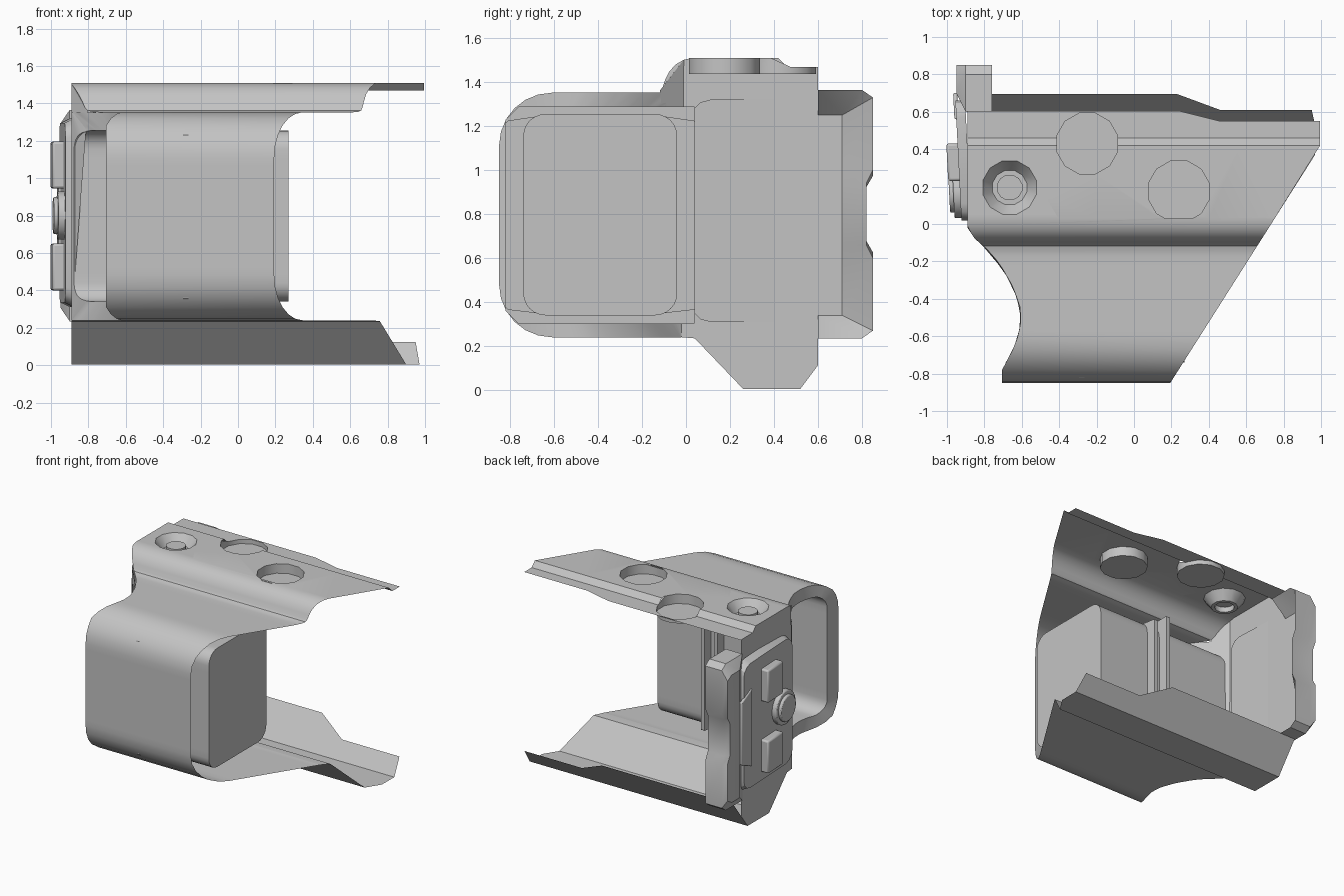
import bpy, bmesh
from math import sin, cos, pi, radians
from mathutils import Vector

if "Cube" in bpy.data.objects:
    bpy.data.objects.remove(bpy.data.objects["Cube"])

GREY = bpy.data.materials.new("plain_grey")
GREY.use_nodes = True
GREY.diffuse_color = (0.55, 0.55, 0.55, 1)
GREY.node_tree.nodes["Principled BSDF"].inputs["Base Color"].default_value = (0.55, 0.55, 0.55, 1)


def finish(name, bm, bevel=0, flip=False):
    bmesh.ops.remove_doubles(bm, verts=bm.verts, dist=0.0005)
    bmesh.ops.recalc_face_normals(bm, faces=bm.faces)
    if flip:
        bmesh.ops.reverse_faces(bm, faces=bm.faces)
    me = bpy.data.meshes.new(name)
    bm.to_mesh(me)
    bm.free()
    me.materials.append(GREY)
    ob = bpy.data.objects.new(name, me)
    bpy.context.collection.objects.link(ob)
    if bevel:
        mod = ob.modifiers.new("edge", "BEVEL")
        mod.width = bevel
        mod.segments = 2
    bpy.ops.object.select_all(action="DESELECT")
    ob.select_set(True)
    bpy.context.view_layer.objects.active = ob
    bpy.ops.object.shade_smooth_by_angle(angle=radians(32))


def face(bm, pts):
    return bm.faces.new([bm.verts.new(p) for p in pts])


def bridge(bm, a, b, closed=True):
    n = len(a)
    for i in range(n if closed else n - 1):
        j = (i + 1) % n
        face(bm, [a[i], a[j], b[j], b[i]])


def at_x(x, pts):
    return [(x, y, z) for y, z in pts]


# Left edge: straight beside the end wall, scooped along the handle
SCOOP = [(-.85, -.705), (-.77, -.705), (-.7, -.66), (-.6, -.62), (-.52, -.605), (-.44, -.61),
         (-.33, -.65), (-.21, -.72), (-.13, -.79), (-.08, -.85), (-.02, -.89)]


def left(y):
    for (y0, x0), (y1, x1) in zip(SCOOP, SCOOP[1:]):
        if y <= y1:
            return x0 + (x1 - x0) * max(0, y - y0) / (y1 - y0)
    return SCOOP[-1][1]


def right(y):
    return .2 + .635 * (y + .84)


def ring(y0, y1, z0, z1, front, back, n=7, m=14):
    """Rounded rectangle from the back top corner, over the front, to the back bottom."""
    arcs = []
    for k, (y, z, r) in enumerate([(y1 - back, z1 - back, back), (y0 + front, z1 - front, front),
                                   (y0 + front, z0 + front, front), (y1 - back, z0 + back, back)]):
        arcs.append([Vector((y + r * cos(a), z + r * sin(a)))
                     for a in [(k + i / (n - 1)) * pi / 2 for i in range(n)]])
    pts = []
    for k, arc in enumerate(arcs):
        nxt = arcs[(k + 1) % 4][0]
        pts += arc + [arc[-1].lerp(nxt, i / m) for i in range(1, m)]
    return pts


# Outer shell: one thin sheet wrapping the top, handle and bottom
TOP, LEDGE = 1.51, 1.47
outer = ring(-.85, -.02, .24, 1.352, .24, .004)
shoulder = [(.46, LEDGE), (.42, TOP), (.03, TOP), (-.01, 1.502), (-.045, 1.482), (-.075, 1.45), (-.095, 1.41),
            (-.106, 1.378), (-.118, 1.362), (-.14, 1.355), (-.17, 1.353)]
grip = [tuple(p) for p in outer if p.x < -.18 or (p.y < .2405 and p.x < -.022)]
keel = [(.04, .235), (.26, .005), (.37, .005), (.52, .005)]
profile = shoulder + grip + keel
bm = bmesh.new()
bridge(bm, [(left(y), y, z) for y, z in profile],
       [(min(right(y), .97 if z < .1 else .995), y, z) for y, z in profile], closed=False)
face(bm, [(x, y, LEDGE) for x, y in [(left(.46), .46), (.995, .46), (.995, .55), (.46, .55),
                                     (.24, .605), (left(.605), .605)]])
face(bm, [(x, y, .005 + (y - .52) * 1.33) for x, y in [(left(.52), .52), (.97, .52), (.95, .61),
                                                      (.46, .61), (.23, .695), (left(.6), .695)]])
bmesh.ops.remove_doubles(bm, verts=bm.verts, dist=.0005)


def circle(cx, cy, r, n=12):
    return [(cx + r * cos((i + .5) * 2 * pi / n), cy + r * sin((i + .5) * 2 * pi / n)) for i in range(n)]


def sheet_z(y):
    return TOP - (TOP - LEDGE) * min(1, max(0, (y - .42) / .04))


def top_faces():
    return [f for f in bm.faces if f.calc_center_median().z > 1.46 and f.calc_center_median().y > .03]


# Openings in the top sheet
HOLES = [(-.25, .43, .168), (.24, .175, .168), (-.665, .195, .148)]
for cx, cy, r in HOLES:
    inner = r * cos(pi / 12)
    for k in range(12):
        d = Vector((cos(k * pi / 6), sin(k * pi / 6), 0))
        fs = top_faces()
        geom = list({e for f in fs for e in f.edges}) + list({v for f in fs for v in f.verts}) + fs
        bmesh.ops.bisect_plane(bm, geom=geom, dist=1e-5, plane_co=Vector((cx, cy, 0)) + d * inner, plane_no=d)
    cut = [f for f in top_faces() if (f.calc_center_median().xy - Vector((cx, cy))).length < inner * .99]
    bmesh.ops.delete(bm, geom=cut, context="FACES")
    inside = [e for f in top_faces() for e in f.edges]
    bmesh.ops.dissolve_limit(bm, angle_limit=radians(.5), edges=list(set(inside)), verts=[])
finish("outer_shell", bm)

# Round cups below two of the openings
for i, (cx, cy, r) in enumerate(HOLES[:2]):
    bm = bmesh.new()
    c = circle(cx, cy, r)
    bridge(bm, [(x, y, sheet_z(y)) for x, y in c], [(x, y, 1.437) for x, y in c])
    face(bm, [(x, y, 1.437) for x, y in c])
    finish(f"top_cup_{i + 1}", bm)

# Conical dish with a raised stud
bm = bmesh.new()
cx, cy, r = HOLES[2]
levels = [(r, TOP), (.095, 1.44), (.07, 1.44), (.07, 1.48)]
rings = [[(x, y, z) for x, y in circle(cx, cy, q)] for q, z in levels]
for a, b in zip(rings, rings[1:]):
    bridge(bm, a, b)
face(bm, rings[-1])
finish("stud_dish", bm)

# Scooped lip and the finger pocket, closed at its far end
bm = bmesh.new()
hole = ring(-.74, -.04, .34, 1.255, .1, .1)
loops = [[(left(p.x), p.x, p.y) for p in outer], [(left(p.x), p.x, p.y) for p in hole], at_x(.27, hole)]
bridge(bm, loops[0], loops[1])
bridge(bm, loops[1], loops[2])
face(bm, loops[2])
finish("finger_pocket", bm, flip=True)

# Flanges around the pocket
for i, (x, z0, z1, chamfer) in enumerate([(-.17, .365, 1.225, .01), (-.28, .3, 1.29, .06)]):
    bm = bmesh.new()
    rim = ring(-.82, .04, z0, z1, chamfer, .004, n=2)
    core = ring(-.74, -.04, .345, 1.25, .1, .1, n=2)
    loops = [at_x(x - .015, core), at_x(x - .015, rim), at_x(x + .015, rim), at_x(x + .015, core)]
    for a, b in zip(loops, loops[1:]):
        bridge(bm, a, b)
    finish(f"pocket_flange_{i + 1}", bm)

# End wall with the outline of the body
bm = bmesh.new()
outline = shoulder[:-2] + [(-.02, 1.352), (-.02, .24)] + keel + [(.6, .112), (.6, LEDGE)]
face(bm, [(left(y), y, z) for y, z in outline])
bmesh.ops.triangulate(bm, faces=bm.faces)
finish("end_wall", bm, flip=bm.faces[:][0].normal.x > 0)

# Control plate and buttons, leaning slightly off the end wall
LEAN = -.05


def slab(name, pts, x0, x1, bevel=0, inset=1.0):
    """Extrude a y-z outline along x, with an optionally shortened outer face."""
    bm = bmesh.new()
    mid = sum(p[1] for p in pts) / len(pts)
    a = [(x0 + LEAN * y, y, z) for y, z in pts]
    b = [(x1 + LEAN * y, y, mid + (z - mid) * inset) for y, z in pts]
    bridge(bm, a, b)
    face(bm, a)
    face(bm, b)
    finish(name, bm, bevel)


def box(y0, y1, z0, z1):
    return [(y0, z0), (y1, z0), (y1, z1), (y0, z1)]


slab("control_plate", ring(.02, .66, .31, 1.32, .09, .09, 4, 1), -.87, -.922, inset=.95)
for name, z in (("lower_button", .4), ("upper_button", .945)):
    slab(name, box(.23, .43, z, z + .25), -.91, -.982, .012)
for name, r, x in (("round_button_base", .13, -.958), ("round_button_cap", .1, -.98)):
    slab(name, circle(.16, .8, r, 24), -.91, x, .008)
slab("rear_button", [(.56, .5), (.7, .56), (.7, 1.04), (.56, 1.1)], -.91, -.932, .008)

# Notched rear post, hollowed on its inner side
half = [(.82, .94), (.85, 1.0), (.85, 1.33), (.8, 1.365), (.6, 1.365)]
post = [(y, 1.6 - z) for y, z in reversed(half)] + half
floor = at_x(-.885, [(min(y, .71), min(1.25, max(.34, z))) for y, z in post])
rim, edge = at_x(-.76, post), at_x(-.9, post)
cap = at_x(-.95, [(max(y, .7), .8 + (z - .8) * .87) for y, z in post])
bm = bmesh.new()
bridge(bm, floor, rim, closed=False)
bridge(bm, rim, edge, closed=False)
bridge(bm, edge, cap)
face(bm, floor)
face(bm, cap)
face(bm, [edge[0], rim[0], floor[0], floor[-1], rim[-1], edge[-1]])
finish("rear_post", bm)
